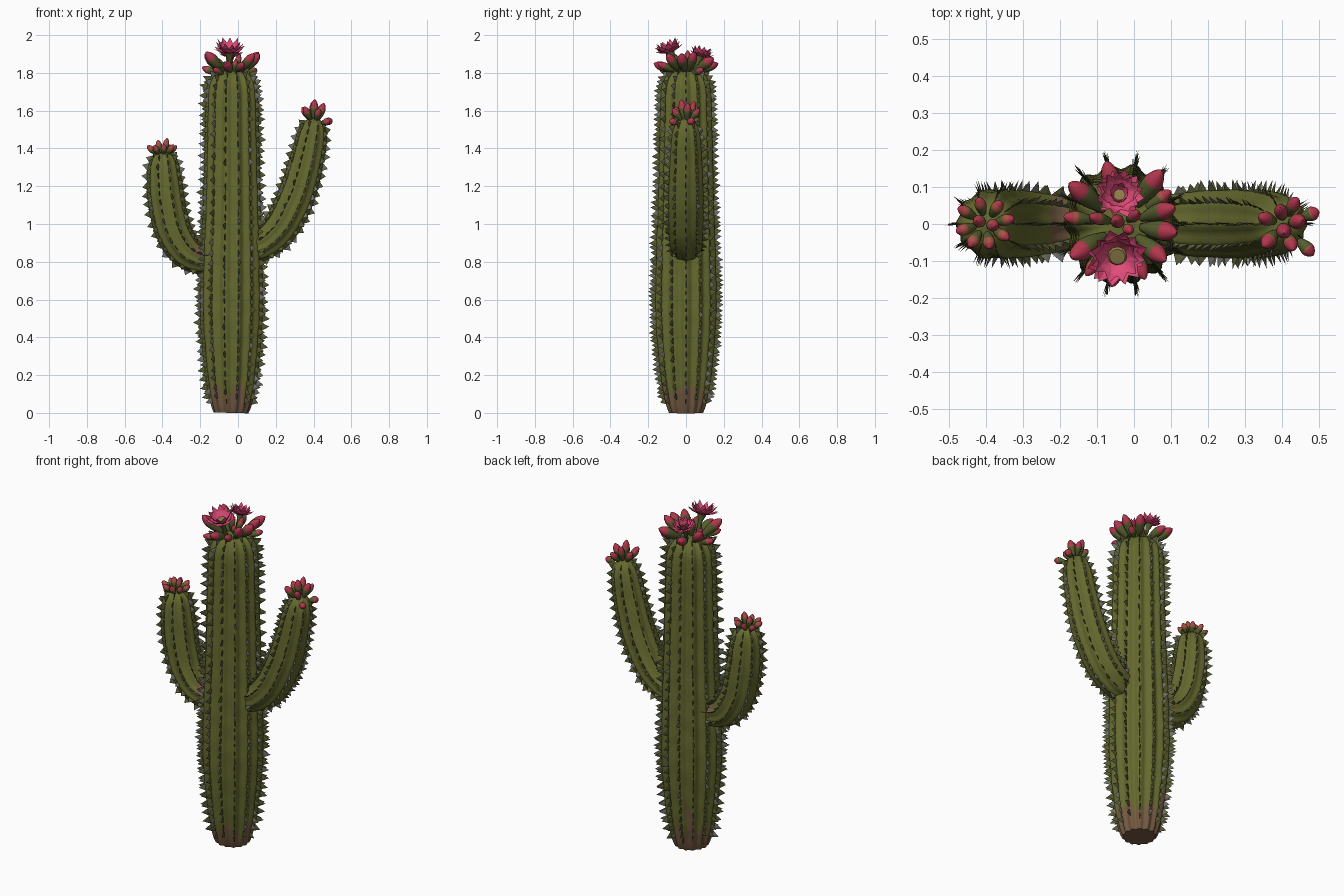
import bpy, bmesh, math, random
from mathutils import Vector

random.seed(4)
if "Cube" in bpy.data.objects:
    bpy.data.objects.remove(bpy.data.objects["Cube"])


def material(name, r, g, b):
    lin = [(c / 255 / 12.92 if c < 11 else ((c / 255 + 0.055) / 1.055) ** 2.4) for c in (r, g, b)]
    m = bpy.data.materials.new(name)
    m.use_nodes = True
    m.diffuse_color = (*lin, 1)
    m.node_tree.nodes["Principled BSDF"].inputs["Base Color"].default_value = (*lin, 1)
    return m


flesh = material("cactus green", 101, 105, 46)
bark = material("woody brown", 116, 90, 66)
thorn = material("thorn olive", 86, 89, 52)
grey = material("thorn grey", 112, 112, 104)
bud_green = material("bud green", 86, 94, 46)
bud_red = material("bud red", 176, 54, 76)
bud_coral = material("bud coral", 164, 84, 66)
pink = material("petal pink", 226, 76, 122)
deep_pink = material("petal deep pink", 186, 48, 92)
heart = material("flower heart", 140, 122, 70)


def finish(name, bm, mats, smooth=None):
    me = bpy.data.meshes.new(name)
    bm.to_mesh(me)
    bm.free()
    for m in mats:
        me.materials.append(m)
    ob = bpy.data.objects.new(name, me)
    bpy.context.collection.objects.link(ob)
    if smooth:
        bpy.ops.object.select_all(action="DESELECT")
        ob.select_set(True)
        bpy.context.view_layer.objects.active = ob
        bpy.ops.object.shade_smooth_by_angle(angle=math.radians(smooth))


def resample(ctrl, step):
    """Smooth curve through (x, z, radius) points, evenly spaced."""
    pts = [Vector(c) for c in ctrl]
    ext = [2 * pts[0] - pts[1]] + pts + [2 * pts[-1] - pts[-2]]
    dense = []
    for a, b, c, d in zip(ext, ext[1:], ext[2:], ext[3:]):
        for k in range(40):
            t = k / 40
            dense.append(0.5 * (2 * b + (c - a) * t + (2 * a - 5 * b + 4 * c - d) * t ** 2
                                + (3 * b - a - 3 * c + d) * t ** 3))
    out, run = [dense[0]], 0
    for p, q in zip(dense, dense[1:]):
        run += (q - p).length
        if run >= step:
            out.append(q)
            run = 0
    return out + [pts[-1]]


def ribbed_stem(name, ctrl, ribs, is_bark, depth, spine):
    per = 6
    n = ribs * per
    rows = resample(ctrl, 0.022)
    side = Vector((0, 1, 0))
    grid = []
    for i, row in enumerate(rows):
        lo, hi = rows[max(i - 1, 0)], rows[min(i + 1, len(rows) - 1)]
        tan = Vector((hi.x - lo.x, 0, hi.y - lo.y)).normalized()
        out = side.cross(tan)
        ring = []
        for j in range(n):
            a = math.tau * j / n
            dip = depth * (0.5 - 0.5 * math.cos(ribs * a))
            r = max(row.z, 0.004) * (1 - dip + 0.008 * math.sin(i * 0.9 + j // per * 2.1))
            ring.append(Vector((row.x, 0, row.y)) + r * (math.cos(a) * out + math.sin(a) * side))
        grid.append(ring)

    # Fluted body
    bm = bmesh.new()
    vs = [[bm.verts.new(p) for p in ring] for ring in grid]
    for i in range(len(vs) - 1):
        for j in range(n):
            k = (j + 1) % n
            f = bm.faces.new((vs[i][j], vs[i][k], vs[i + 1][k], vs[i + 1][j]))
            f.material_index = int(is_bark(f.calc_center_median(), j))
    bm.faces.new(vs[0][::-1]).material_index = 1
    bm.faces.new(vs[-1])
    finish(name, bm, [flesh, bark], 50)

    # Thin fin-shaped thorns along each rib, greying in runs
    bm = bmesh.new()
    for rib in range(ribs):
        j = rib * per
        for i in range(3 + rib % 2, len(grid) - 3, 2):
            p = grid[i][j]
            t = (grid[i + 1][j] - grid[i - 1][j]).normalized()
            s = (grid[i][(j + 1) % n] - grid[i][j - 1]).normalized()
            o = s.cross(t)
            size = spine * random.uniform(0.8, 1.15)
            base = [bm.verts.new(p - 0.005 * o + u * 0.023 * t + v * 0.0025 * s)
                    for u, v in ((-1, 0), (0, 1), (1, 0), (0, -1))]
            tip = bm.verts.new(p + size * o + random.uniform(-0.008, 0.008) * t
                               + random.uniform(-0.006, 0.006) * s)
            tint = int(math.sin(i * 0.3 + rib * 2.4) + random.uniform(-0.4, 0.4) > 0.6)
            for k in range(4):
                f = bm.faces.new((base[k], tip, base[(k + 1) % 4]))
                f.material_index = tint
    bmesh.ops.recalc_face_normals(bm, faces=bm.faces)
    finish(name + "_thorns", bm, [thorn, grey])


def trunk_bark(c, j):
    # Ragged collar, with one streak climbing the back
    streak = 0.2 if 0.08 < c.y and -0.12 < c.x < -0.085 else 0
    return c.z < 0.115 + 0.03 * math.sin(j * 0.4) + 0.02 * math.sin(j * 1.3) + streak


# Trunk and two arms: (x, z, radius) from base to rounded tip
ribbed_stem("trunk",
            [(-.037, 0, .092), (-.036, .05, .11), (-.035, .2, .138), (-.035, .5, .164), (-.034, .8, .162),
             (-.032, 1.1, .152), (-.032, 1.5, .142), (-.032, 1.7, .136), (-.032, 1.77, .116),
             (-.032, 1.805, .08), (-.032, 1.816, .01)],
            14, trunk_bark, 0.11, 0.036)
ribbed_stem("right_arm",
            [(-.1, .81, .06), (-.2, .815, .078), (-.28, .86, .09), (-.345, .97, .096), (-.38, 1.13, .097),
             (-.393, 1.27, .088), (-.395, 1.34, .072), (-.395, 1.37, .045), (-.395, 1.38, .01)],
            10, lambda c, j: -0.225 < c.x < -0.18 and c.z > 0.83, 0.09, 0.028)
ribbed_stem("left_arm",
            [(.05, .87, .075), (.14, .9, .088), (.23, .99, .095), (.31, 1.15, .097), (.36, 1.32, .09),
             (.39, 1.46, .08), (.4, 1.52, .064), (.403, 1.55, .04), (.404, 1.56, .01)],
            10, lambda c, j: False, 0.09, 0.028)


def frame(axis):
    axis = axis.normalized()
    u = axis.orthogonal().normalized()
    return axis, u, axis.cross(u)


def lathe(bm, base, tip, profile, width, splits, sides=10):
    """Turned shape from base to tip; each split along it starts the next colour."""
    base, tip = Vector(base), Vector(tip)
    _, u, v = frame(tip - base)
    rings = [[bm.verts.new(base.lerp(tip, t) + width * r * (math.cos(a) * u + math.sin(a) * v))
              for a in (math.tau * k / sides for k in range(sides))] for t, r in profile]
    for (t, _), lo, hi in zip(profile, rings, rings[1:]):
        for k in range(sides):
            m = (k + 1) % sides
            bm.faces.new((lo[k], lo[m], hi[m], hi[k])).material_index = sum(t >= s for s in splits)
    bm.faces.new(rings[0][::-1])
    bm.faces.new(rings[-1]).material_index = len(splits)


BUD = [(0, .4), (.2, .7), (.4, .92), (.58, 1), (.66, .98), (.74, .9), (.85, .7), (.94, .42), (1, .08)]


def bud_cluster(name, centre, splits, tips):
    """Each tip is (x, y, z, width); buds grow outward from around the centre."""
    bm = bmesh.new()
    for x, y, z, w in tips:
        cx, cz = centre
        low = z < cz + 0.035
        pull = 0.5 if low else 0.36
        start = (cx + (x - cx) * pull, y * pull, cz - 0.015 * low)
        lathe(bm, start, (x, y, z), BUD, w, splits)
    finish(name, bm, [bud_green, bud_coral, bud_red], 40)


bud_cluster("trunk_buds", (-.03, 1.81), (.65, .65), [
    (-.075, .17, 1.85, .025), (-.175, .11, 1.9, .028), (.075, .145, 1.88, .028), (.11, .045, 1.91, .025),
    (.115, -.025, 1.9, .028), (.085, -.1, 1.9, .026), (-.17, -.09, 1.91, .029),
    (-.06, -.17, 1.85, .025), (.03, -.15, 1.85, .021)])
bud_cluster("small_trunk_buds", (-.03, 1.81), (.57, .73), [
    (-.12, .02, 1.88, .017), (-.05, .01, 1.92, .019), (.01, .03, 1.9, .017), (-.01, -.02, 1.87, .015),
    (.1, .09, 1.82, .018), (-.13, -.14, 1.82, .018), (-.19, .02, 1.83, .02)])
bud_cluster("right_arm_buds", (-.4, 1.368), (.57, .84), [
    (-.475, .045, 1.41, .016), (-.48, -.02, 1.415, .017), (-.445, -.06, 1.415, .017), (-.39, -.065, 1.42, .017),
    (-.34, -.04, 1.42, .016), (-.325, .015, 1.415, .016), (-.36, .06, 1.42, .017), (-.42, .07, 1.42, .016),
    (-.425, .01, 1.445, .017), (-.375, -.005, 1.455, .017)])
bud_cluster("left_arm_buds", (.405, 1.55), (.57, .65), [
    (.34, .02, 1.62, .019), (.35, -.06, 1.62, .02), (.395, .045, 1.65, .019), (.405, -.025, 1.66, .021),
    (.455, .01, 1.64, .021), (.5, .035, 1.55, .02), (.485, -.085, 1.545, .019), (.43, -.07, 1.61, .019),
    (.44, .07, 1.61, .018)])


def flower(name, root, centre, axis, size, layers):
    axis, u, v = frame(Vector(axis))
    centre = Vector(centre)
    # Stalk and heart
    bm = bmesh.new()
    lathe(bm, root, centre + 0.012 * axis, [(0, .5), (.6, .5), (.85, 1), (.95, 1.1), (1, .9)], size * 0.3, [.94])
    finish(name + "_stalk", bm, [bud_green, heart], 40)
    # Layered petals: (count, spread, rise)
    bm = bmesh.new()
    for layer, (count, spread, rise) in enumerate(layers):
        for k in range(count):
            a = math.tau * (k + layer * 0.5) / count + random.uniform(-0.08, 0.08)
            out = math.cos(a) * u + math.sin(a) * v
            across = axis.cross(out)
            reach = size * random.uniform(0.92, 1.08)
            at = lambda r, h, w: bm.verts.new(centre + reach * (r * spread * out + h * rise * axis + w * across))
            b0, b1 = at(.32, 0, -.13), at(.32, 0, .13)
            m0, mid, m1 = at(.7, .5, -.24), at(.74, .44, 0), at(.7, .5, .24)
            tip = at(1, 1, 0)
            for f in ((b0, b1, mid), (b0, mid, m0), (b1, m1, mid), (m0, mid, tip), (mid, m1, tip)):
                bm.faces.new(f).material_index = int(layer == 0 and k % 2)
    finish(name + "_petals", bm, [pink, deep_pink])


OPEN = [(12, 1, .3), (11, .92, .58), (9, .78, .8)]
flower("front_flower", (-.04, -.05, 1.8), (-.045, -.085, 1.91), (0, -.3, 1), 0.08, OPEN)
flower("back_flower", (-.035, .04, 1.8), (-.04, .078, 1.888), (0, .25, 1), 0.066, OPEN + [(7, .4, .7)])
